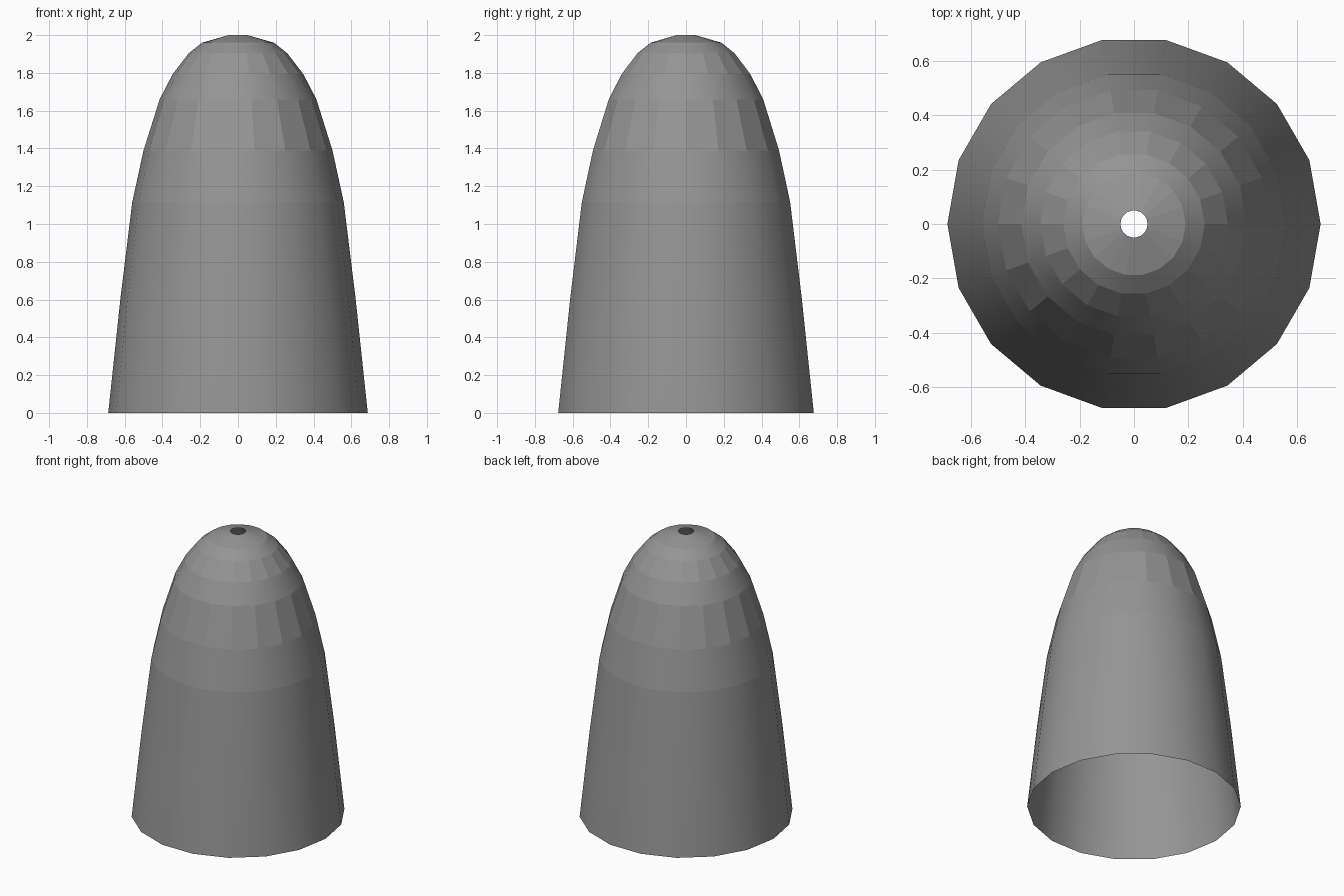
import bpy, bmesh
from math import cos, sin, pi

if "Cube" in bpy.data.objects:
    bpy.data.objects.remove(bpy.data.objects["Cube"])

SIDES = 18
# profile from open base to the small top hole: (radius, height)
PROFILE = [(0.687, 0), (0.622, 0.61), (0.56, 1.115), (0.50, 1.39),
           (0.415, 1.66), (0.345, 1.795), (0.26, 1.905), (0.19, 1.96), (0.05, 2.0)]
FLAT_BANDS = {3, 5, 7}  # faceted bands
SHARP_RINGS = {2}       # hard shading break above the skirt

bm = bmesh.new()
rings = [[bm.verts.new((r * cos(2 * pi * i / SIDES), r * sin(2 * pi * i / SIDES), z))
          for i in range(SIDES)] for r, z in PROFILE]

# open tapered shell
for k in range(len(rings) - 1):
    low, high = rings[k], rings[k + 1]
    for i in range(SIDES):
        j = (i + 1) % SIDES
        face = bm.faces.new((low[i], low[j], high[j], high[i]))
        face.smooth = k not in FLAT_BANDS

# ring creases
for k in SHARP_RINGS:
    for i in range(SIDES):
        edge = bm.edges.get((rings[k][i], rings[k][(i + 1) % SIDES]))
        edge.smooth = False

mesh = bpy.data.meshes.new("domed_shell")
bm.to_mesh(mesh)
bm.free()

# dark grey finish
grey = bpy.data.materials.new("dark_grey")
grey.diffuse_color = (0.3, 0.3, 0.3, 1)
grey.use_nodes = True
grey.node_tree.nodes["Principled BSDF"].inputs["Base Color"].default_value = grey.diffuse_color
mesh.materials.append(grey)
bpy.context.collection.objects.link(bpy.data.objects.new("domed_shell", mesh))
